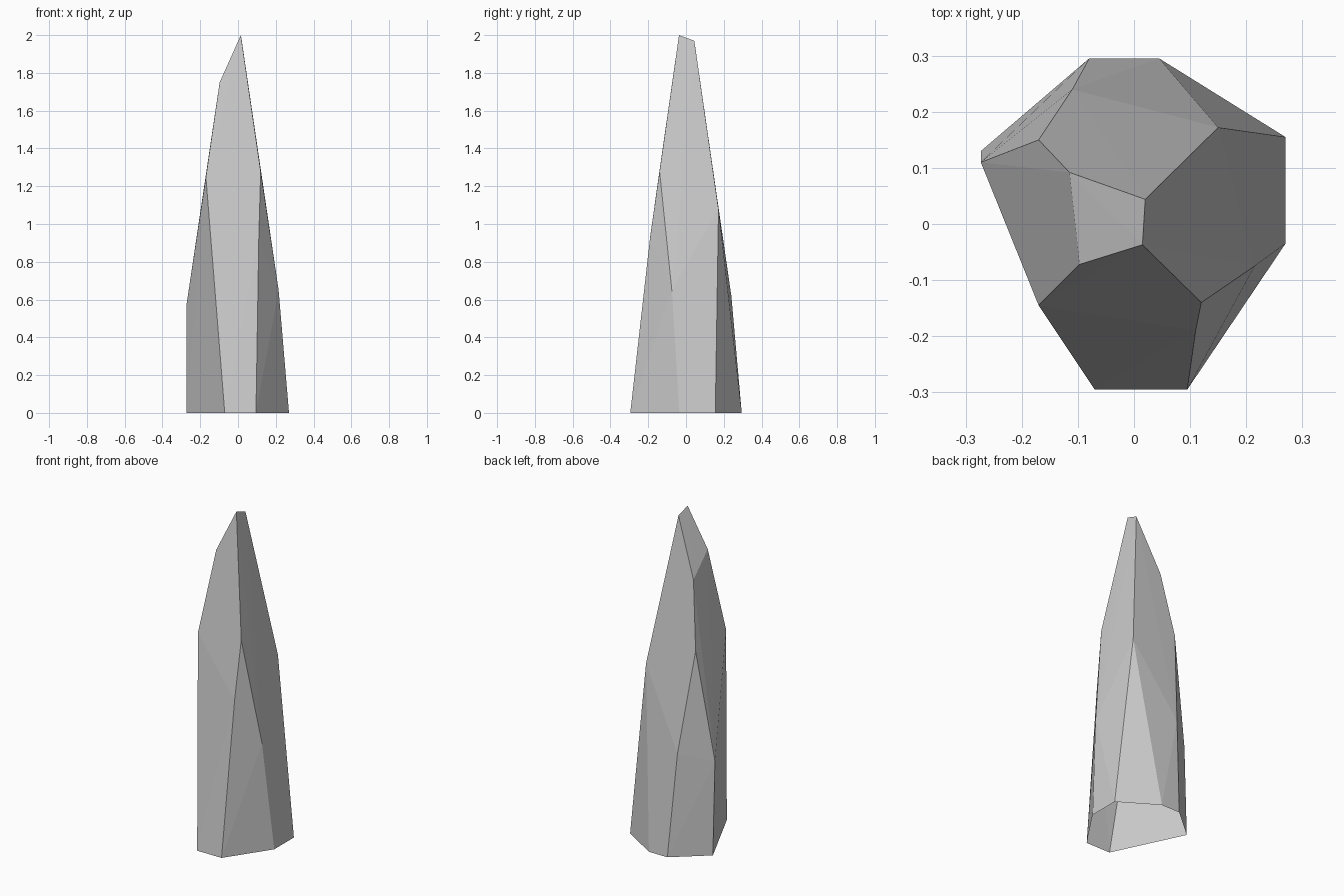
import bpy
import bmesh

default_cube = bpy.data.objects.get("Cube")
if default_cube:
    bpy.data.objects.remove(default_cube, do_unlink=True)


def make_material(name, colour):
    material = bpy.data.materials.new(name)
    material.use_nodes = True
    material.diffuse_color = colour
    material.node_tree.nodes["Principled BSDF"].inputs["Base Color"].default_value = colour
    return material


# Corners of the shard, ring by ring from the ground to the tip
base = [(-.07, -.295, 0), (.095, -.295, 0), (.27, -.035, 0), (.27, .155, 0),
        (.045, .295, 0), (-.08, .295, 0), (-.273, .13, 0)]
waist = [(.215, -.075, .65), (-.11, .24, .62), (-.273, .11, .57), (.11, -.19, .93)]
shoulder = [(.12, -.14, 1.28), (.15, .172, 1.08), (-.17, .15, 1.23), (-.17, -.145, 1.25)]
crown = [(-.115, .092, 1.63), (-.097, -.072, 1.75)]
tip = [(.02, .044, 1.97), (.015, -.037, 2)]

# Wrap the corners in a faceted skin
bm = bmesh.new()
for corner in base + waist + shoulder + crown + tip:
    bm.verts.new(corner)
bmesh.ops.convex_hull(bm, input=list(bm.verts))
bmesh.ops.recalc_face_normals(bm, faces=list(bm.faces))

# The underside is open
underside = [face for face in bm.faces if face.normal.z < -.9]
bmesh.ops.delete(bm, geom=underside, context="FACES")

mesh = bpy.data.meshes.new("crystal_shard")
bm.to_mesh(mesh)
bm.free()
mesh.materials.append(make_material("light grey stone", (.6, .6, .6, 1)))
shard = bpy.data.objects.new("crystal_shard", mesh)
bpy.context.collection.objects.link(shard)
